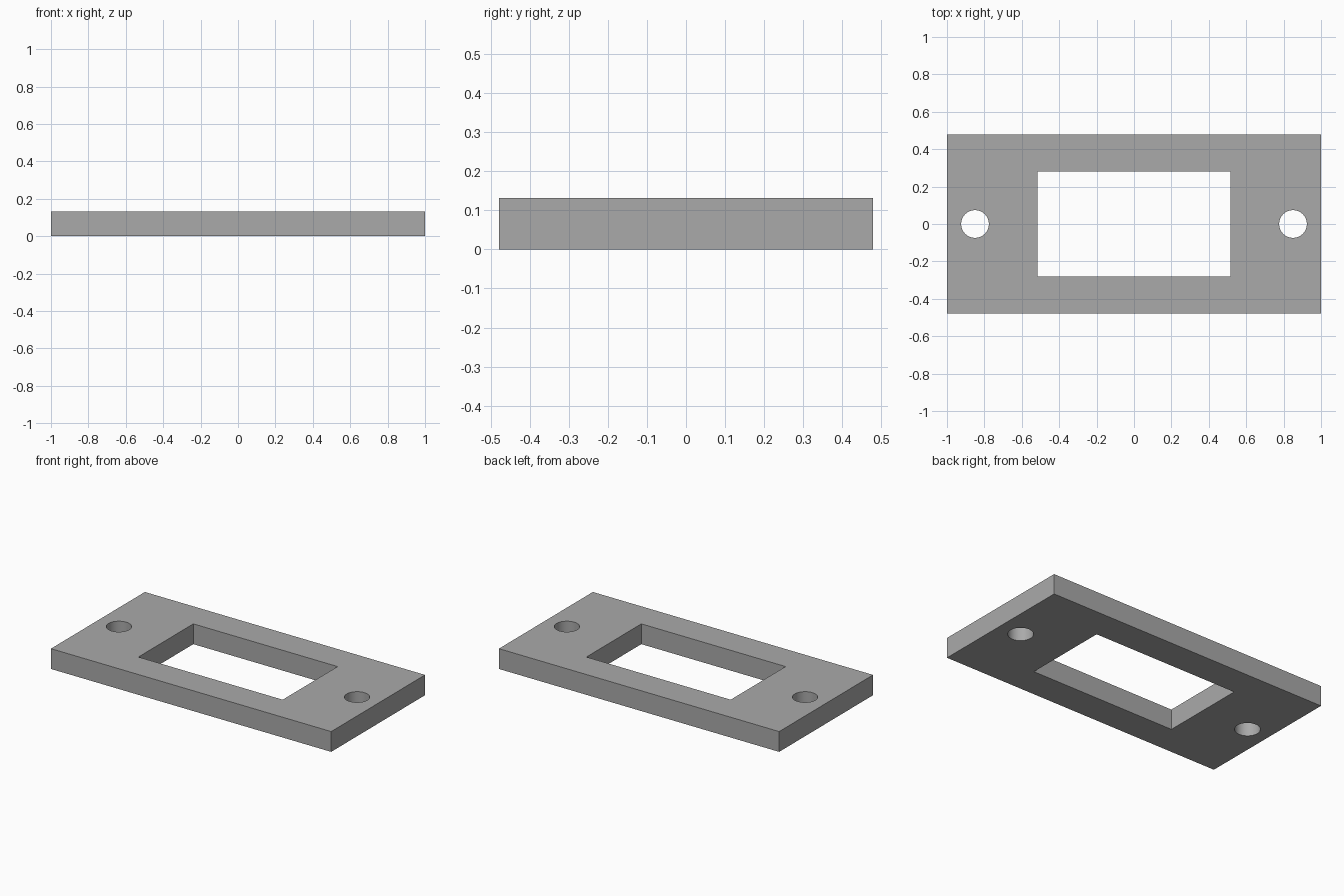
import bpy
import math

LENGTH, DEPTH, HEIGHT = 2.0, 0.957, 0.131
WINDOW_X, WINDOW_Y = 1.03, 0.56
HOLE_X, HOLE_RADIUS = 0.85, 0.074

if "Cube" in bpy.data.objects:
    bpy.data.objects.remove(bpy.data.objects["Cube"], do_unlink=True)

grey = bpy.data.materials.new("light_grey")
grey.use_nodes = True
colour = (0.4, 0.4, 0.4, 1)
grey.diffuse_color = colour
grey.node_tree.nodes["Principled BSDF"].inputs["Base Color"].default_value = colour


def box(name, size):
    bpy.ops.mesh.primitive_cube_add(size=1, location=(0, 0, HEIGHT / 2))
    obj = bpy.context.object
    obj.name = name
    obj.scale = size
    bpy.ops.object.transform_apply(location=True, rotation=False, scale=True)
    obj.data.materials.append(grey)
    return obj


def cut(target, cutter):
    cutter.hide_render = True
    mod = target.modifiers.new("cut", "BOOLEAN")
    mod.operation = "DIFFERENCE"
    mod.solver = "EXACT"
    mod.object = cutter
    bpy.context.view_layer.objects.active = target
    bpy.ops.object.modifier_apply(modifier=mod.name)
    bpy.data.objects.remove(cutter, do_unlink=True)


# Flat mounting plate with a rectangular window
plate = box("mounting_plate", (LENGTH, DEPTH, HEIGHT))
cut(plate, box("window_cutter", (WINDOW_X, WINDOW_Y, HEIGHT * 2)))

# One round screw hole at each end
for side in (-1, 1):
    bpy.ops.mesh.primitive_cylinder_add(
        vertices=64, radius=HOLE_RADIUS, depth=HEIGHT * 2,
        location=(side * HOLE_X, 0, HEIGHT / 2))
    hole = bpy.context.object
    hole.name = "screw_hole_cutter"
    hole.data.materials.append(grey)
    cut(plate, hole)

# Smooth hole walls, crisp edges elsewhere
bpy.ops.object.select_all(action="DESELECT")
plate.select_set(True)
bpy.context.view_layer.objects.active = plate
bpy.ops.object.shade_smooth_by_angle(angle=math.radians(30))
